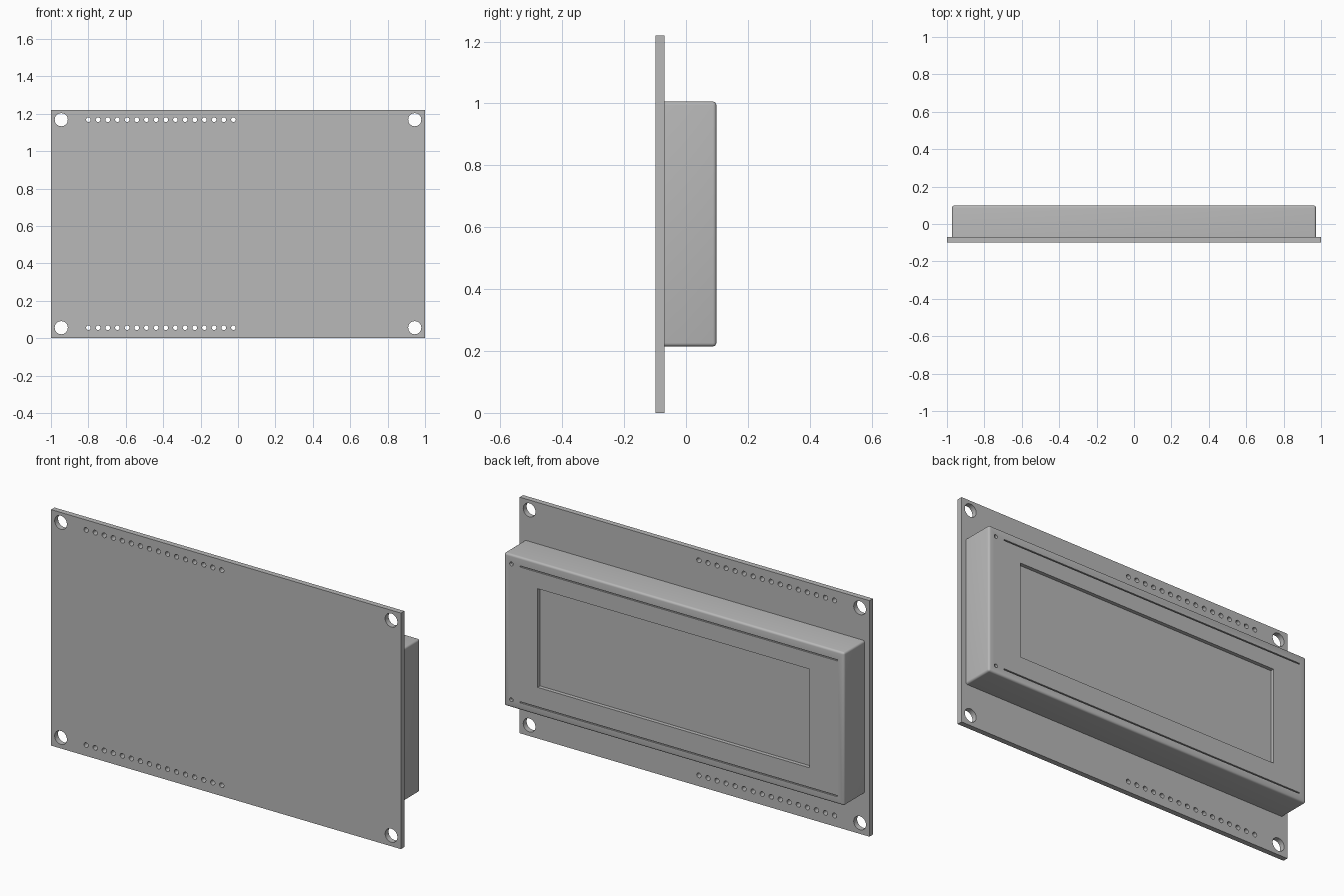
import bpy, bmesh, math
from mathutils import Matrix, Vector

cube = bpy.data.objects.get("Cube")
if cube:
    bpy.data.objects.remove(cube, do_unlink=True)

grey = bpy.data.materials.new("plain_grey")
grey.use_nodes = True
colour = (0.48, 0.48, 0.48, 1)
grey.diffuse_color = colour
grey.node_tree.nodes["Principled BSDF"].inputs["Base Color"].default_value = colour


def add_box(bm, x, y, z):
    """Box from (min, max) pairs."""
    size = [b - a for a, b in (x, y, z)]
    centre = Vector([(a + b) / 2 for a, b in (x, y, z)])
    bmesh.ops.create_cube(
        bm, size=1, matrix=Matrix.Translation(centre) @ Matrix.Diagonal((*size, 1)))


def add_hole(bm, x, z, radius, y, depth, sides):
    """Round cutter lying along y."""
    bmesh.ops.create_cone(
        bm, cap_ends=True, segments=sides, radius1=radius, radius2=radius, depth=depth,
        matrix=Matrix.Translation((x, y, z)) @ Matrix.Rotation(math.pi / 2, 4, 'X'))


def make_object(name, bm):
    mesh = bpy.data.meshes.new(name)
    bm.to_mesh(mesh)
    bm.free()
    mesh.materials.append(grey)
    obj = bpy.data.objects.new(name, mesh)
    bpy.context.collection.objects.link(obj)
    return obj


def cut(obj, cutter_bm):
    """Subtract the cutters, then bake the result and discard them."""
    cutter = make_object("cutter", cutter_bm)
    cutter.hide_render = True
    mod = obj.modifiers.new("cut", 'BOOLEAN')
    mod.operation = 'DIFFERENCE'
    mod.solver = 'EXACT'
    mod.object = cutter
    bpy.context.view_layer.objects.active = obj
    bpy.ops.object.modifier_apply(modifier=mod.name)
    bpy.data.objects.remove(cutter, do_unlink=True)


def smooth(obj):
    bpy.ops.object.select_all(action='DESELECT')
    obj.select_set(True)
    bpy.context.view_layer.objects.active = obj
    bpy.ops.object.shade_smooth_by_angle(angle=math.radians(35))


HEIGHT = 1.22
BOARD_BACK = -0.07
CASE_BACK = 0.098

# Circuit board with mounting holes and two rows of pin holes
bm = bmesh.new()
add_box(bm, (-1, 1), (-0.098, BOARD_BACK), (0, HEIGHT))
circuit_board = make_object("circuit_board", bm)
bm = bmesh.new()
for z in (0.056, HEIGHT - 0.052):
    for x in (-0.945, 0.945):
        add_hole(bm, x, z, 0.035, -0.084, 0.2, 32)
    for i in range(16):
        add_hole(bm, -0.8 + i * 0.0517, z, 0.0125, -0.084, 0.2, 16)
cut(circuit_board, bm)
smooth(circuit_board)

# Display case with rounded outer edges
bm = bmesh.new()
add_box(bm, (-0.973, 0.973), (BOARD_BACK, CASE_BACK), (0.215, 1.006))
edges = [e for e in bm.edges if any(v.co.y > 0 for v in e.verts)]
bmesh.ops.bevel(bm, geom=edges, offset=0.011, segments=4, profile=0.5, affect='EDGES')
display_case = make_object("display_case", bm)

# Window recess, long grooves and small end holes
bm = bmesh.new()
add_box(bm, (-0.775, 0.78), (CASE_BACK - 0.02, 0.2), (0.36, 0.87))
for z in (0.256, 0.958):
    add_box(bm, (-0.935, 0.88), (CASE_BACK - 0.008, 0.2), (z - 0.003, z + 0.003))
    add_hole(bm, 0.93, z, 0.01, CASE_BACK, 0.03, 16)
cut(display_case, bm)
smooth(display_case)
